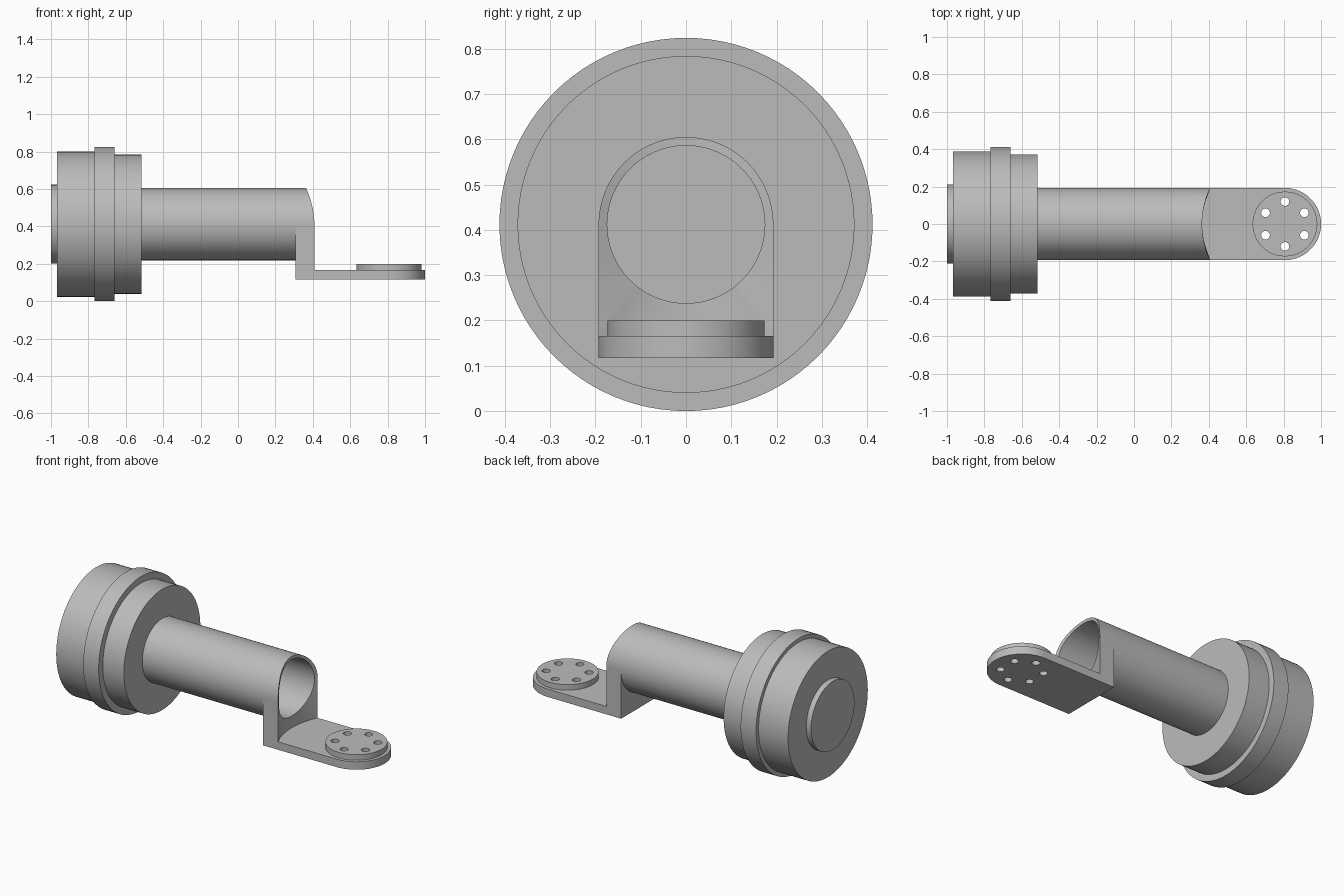
import bpy, bmesh
from math import sin, cos, tau, pi, atan2, sqrt, radians

if "Cube" in bpy.data.objects:
    bpy.data.objects.remove(bpy.data.objects["Cube"])

grey = bpy.data.materials.new("plain grey")
grey.use_nodes = True
COLOR = (0.5, 0.5, 0.5, 1)
grey.diffuse_color = COLOR
grey.node_tree.nodes["Principled BSDF"].inputs["Base Color"].default_value = COLOR

SEGMENTS = 96
AXIS_Z = 0.412                     # height of the drum and tube axis
TUBE_R, BORE_R = 0.193, 0.174
DRUM_FRONT, BRACKET_BACK = -0.517, 0.307
PLATE_BOTTOM, PLATE_TOP, DISC_TOP = 0.117, 0.166, 0.2
FLANGE_X, SCOOP_R = 0.807, 0.443   # flange centre, radius of the concave tube end


def finish(name, bm):
    """Turn a bmesh into a shaded object."""
    bmesh.ops.remove_doubles(bm, verts=bm.verts, dist=1e-5)
    bmesh.ops.recalc_face_normals(bm, faces=bm.faces)
    mesh = bpy.data.meshes.new(name)
    bm.to_mesh(mesh)
    bm.free()
    mesh.materials.append(grey)
    obj = bpy.data.objects.new(name, mesh)
    bpy.context.collection.objects.link(obj)
    return obj


def shade(obj):
    bpy.ops.object.select_all(action='DESELECT')
    obj.select_set(True)
    bpy.context.view_layer.objects.active = obj
    bpy.ops.object.shade_smooth_by_angle(angle=radians(30))


def loft(name, rings, closed=False):
    """Skin a list of point rings; cap the ends, or join last to first."""
    bm = bmesh.new()
    loops = [[bm.verts.new(p) for p in ring] for ring in rings]
    pairs = list(zip(loops, loops[1:]))
    if closed:
        pairs.append((loops[-1], loops[0]))
    else:
        bm.faces.new(loops[0])
        bm.faces.new(loops[-1])
    for a, b in pairs:
        for i in range(len(a)):
            j = (i + 1) % len(a)
            bm.faces.new((a[i], a[j], b[j], b[i]))
    return finish(name, bm)


def circle_x(x, r, angles):
    return [(x, r * cos(a), AXIS_Z + r * sin(a)) for a in angles]


def disc_z(x, y, r, z0, z1, n=SEGMENTS):
    """Two rings of an upright cylinder."""
    return [[(x + r * cos(tau * i / n), y + r * sin(tau * i / n), z)
             for i in range(n)] for z in (z0, z1)]


# Stepped drum with rear cap
turn = [tau * i / SEGMENTS for i in range(SEGMENTS)]
steps = [(-1.0, -0.967, 0.211), (-0.967, -0.766, 0.388),
         (-0.766, -0.661, 0.412), (-0.661, DRUM_FRONT, 0.372)]
shade(loft("drum", [circle_x(x, r, turn) for x0, x1, r in steps for x in (x0, x1)]))

# Hollow tube ending in a square-bottomed bracket with a concave front
drop = AXIS_Z - PLATE_TOP
corner = atan2(drop, TUBE_R)
angles = sorted(turn + [pi + corner, tau - corner])


def arch(a):
    """Outer bracket outline: round above the axis, square below."""
    if sin(a) >= -1e-6:
        t = TUBE_R
    else:
        t = min(TUBE_R / max(abs(cos(a)), 1e-6), drop / abs(sin(a)))
    return t * cos(a), AXIS_Z + t * sin(a)


def scooped(points):
    return [(FLANGE_X - sqrt(SCOOP_R ** 2 - y * y), y, z) for y, z in points]


outline = [arch(a) for a in angles]
bore = circle_x(DRUM_FRONT, BORE_R, angles)
shade(loft("tube_and_bracket", [
    circle_x(DRUM_FRONT, TUBE_R, angles),
    circle_x(BRACKET_BACK, TUBE_R, angles),
    [(BRACKET_BACK, y, z) for y, z in outline],
    scooped(outline),
    scooped([p[1:] for p in bore]),
    bore], closed=True))

# Round-ended flange plate and raised disc
half = SEGMENTS // 2
nose = [(FLANGE_X + TUBE_R * cos(a), TUBE_R * sin(a))
        for a in (-pi / 2 + pi * i / half for i in range(half + 1))]
plan = nose + [(BRACKET_BACK, TUBE_R), (BRACKET_BACK, -TUBE_R)]
plate = loft("flange_plate", [[(x, y, z) for x, y in plan]
                              for z in (PLATE_BOTTOM, PLATE_TOP)])
disc = loft("flange_disc", disc_z(FLANGE_X, 0, 0.173, PLATE_TOP, DISC_TOP))

# Six bolt holes through plate and disc
for k in range(6):
    a = pi / 2 + k * tau / 6
    cutter = loft("hole_cutter", disc_z(FLANGE_X + 0.12 * cos(a), 0.12 * sin(a),
                                        0.023, 0.05, 0.3, 32))
    cutter.hide_render = True
    for obj in (plate, disc):
        mod = obj.modifiers.new("hole", 'BOOLEAN')
        mod.operation = 'DIFFERENCE'
        mod.solver = 'EXACT'
        mod.object = cutter
        bpy.context.view_layer.objects.active = obj
        bpy.ops.object.modifier_apply(modifier=mod.name)
    bpy.data.objects.remove(cutter)
for obj in (plate, disc):
    shade(obj)
